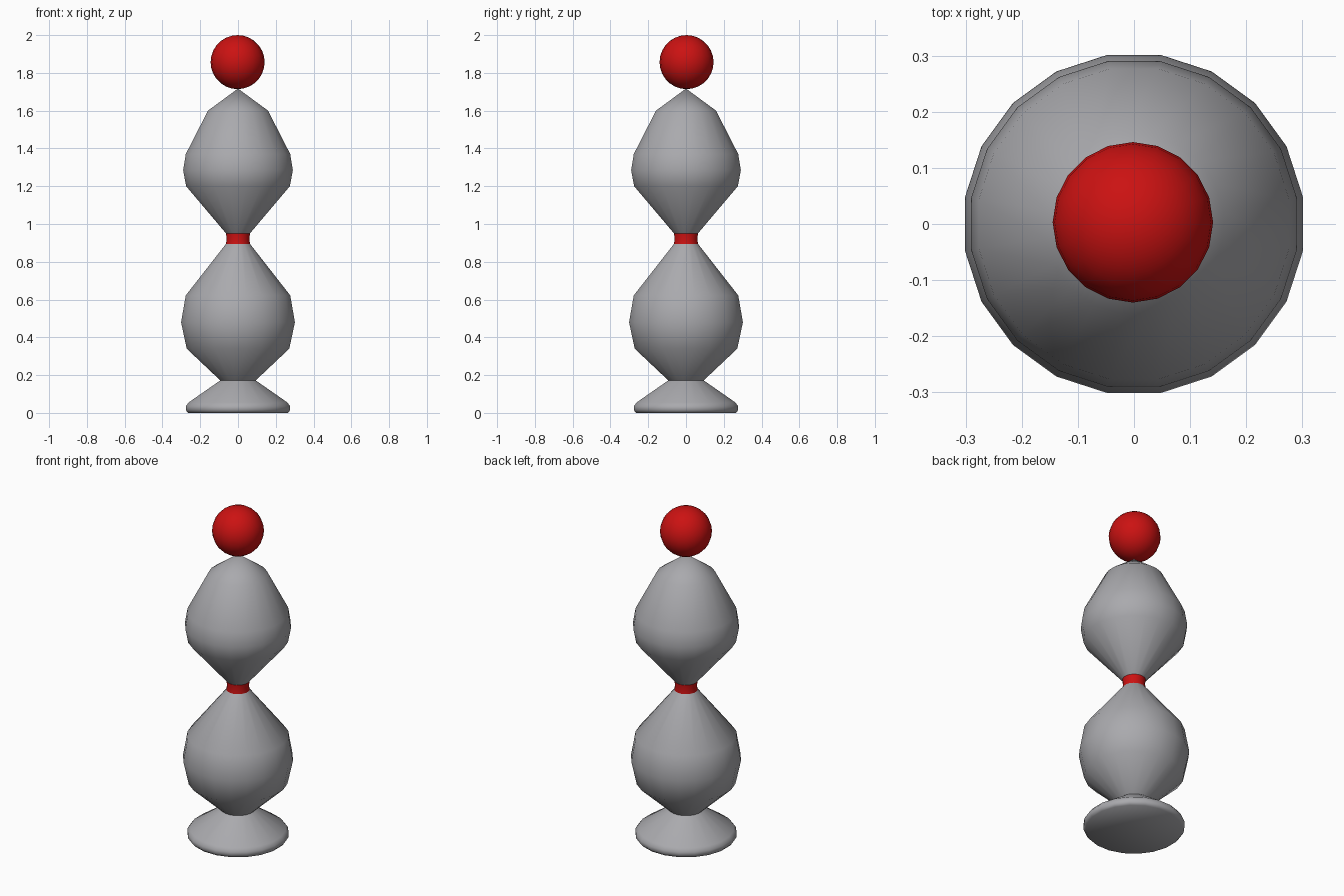
import bpy, bmesh, math

if "Cube" in bpy.data.objects:
    bpy.data.objects.remove(bpy.data.objects["Cube"])

SIDES = 20


def material(name, rgb):
    m = bpy.data.materials.new(name)
    m.diffuse_color = (*rgb, 1)
    m.use_nodes = True
    m.node_tree.nodes["Principled BSDF"].inputs["Base Color"].default_value = m.diffuse_color
    return m


grey = material("stone grey", (0.40, 0.40, 0.42))
red = material("deep red", (0.60, 0.006, 0.006))


def finish(bm, name, mat, angle):
    bmesh.ops.recalc_face_normals(bm, faces=bm.faces)
    me = bpy.data.meshes.new(name)
    bm.to_mesh(me)
    bm.free()
    me.materials.append(mat)
    ob = bpy.data.objects.new(name, me)
    bpy.context.collection.objects.link(ob)
    bpy.ops.object.select_all(action='DESELECT')
    ob.select_set(True)
    bpy.context.view_layer.objects.active = ob
    bpy.ops.object.shade_smooth_by_angle(angle=math.radians(angle))
    return ob


def lathe(name, profile, mat, angle=75):
    """Turn (radius, height) points around the z axis; radius 0 closes an end."""
    bm = bmesh.new()
    rings = []
    for r, z in profile:
        n = 1 if r == 0 else SIDES
        rings.append([bm.verts.new((r * math.cos(a), r * math.sin(a), z))
                      for a in (math.tau * (i + 0.5) / SIDES for i in range(n))])
    for lo, hi in zip(rings, rings[1:]):
        for i in range(SIDES):
            j = (i + 1) % SIDES
            quad = [lo[i % len(lo)], lo[j % len(lo)], hi[j % len(hi)], hi[i % len(hi)]]
            bm.faces.new(list(dict.fromkeys(quad)))
    return finish(bm, name, mat, angle)


# Foot and lower bulb
lathe("lower_body", [(0, 0.005), (0.268, 0.0), (0.28, 0.015), (0.28, 0.035), (0.265, 0.055),
                     (0.095, 0.172), (0.275, 0.34), (0.305, 0.48),
                     (0.28, 0.622), (0.064, 0.895)], grey)

# Red collar at the waist
lathe("waist_collar", [(0.064, 0.895), (0.061, 0.92), (0.064, 0.95)], red)

# Upper bulb
lathe("upper_body", [(0.064, 0.95), (0.278, 1.2), (0.294, 1.285), (0.28, 1.37),
                     (0.161, 1.6), (0, 1.717)], grey)

# Ball on top
bm = bmesh.new()
bmesh.ops.create_uvsphere(bm, u_segments=SIDES, v_segments=14, radius=0.143)
bmesh.ops.translate(bm, verts=bm.verts, vec=(-0.002, 0.003, 1.857))
finish(bm, "top_ball", red, 75)
